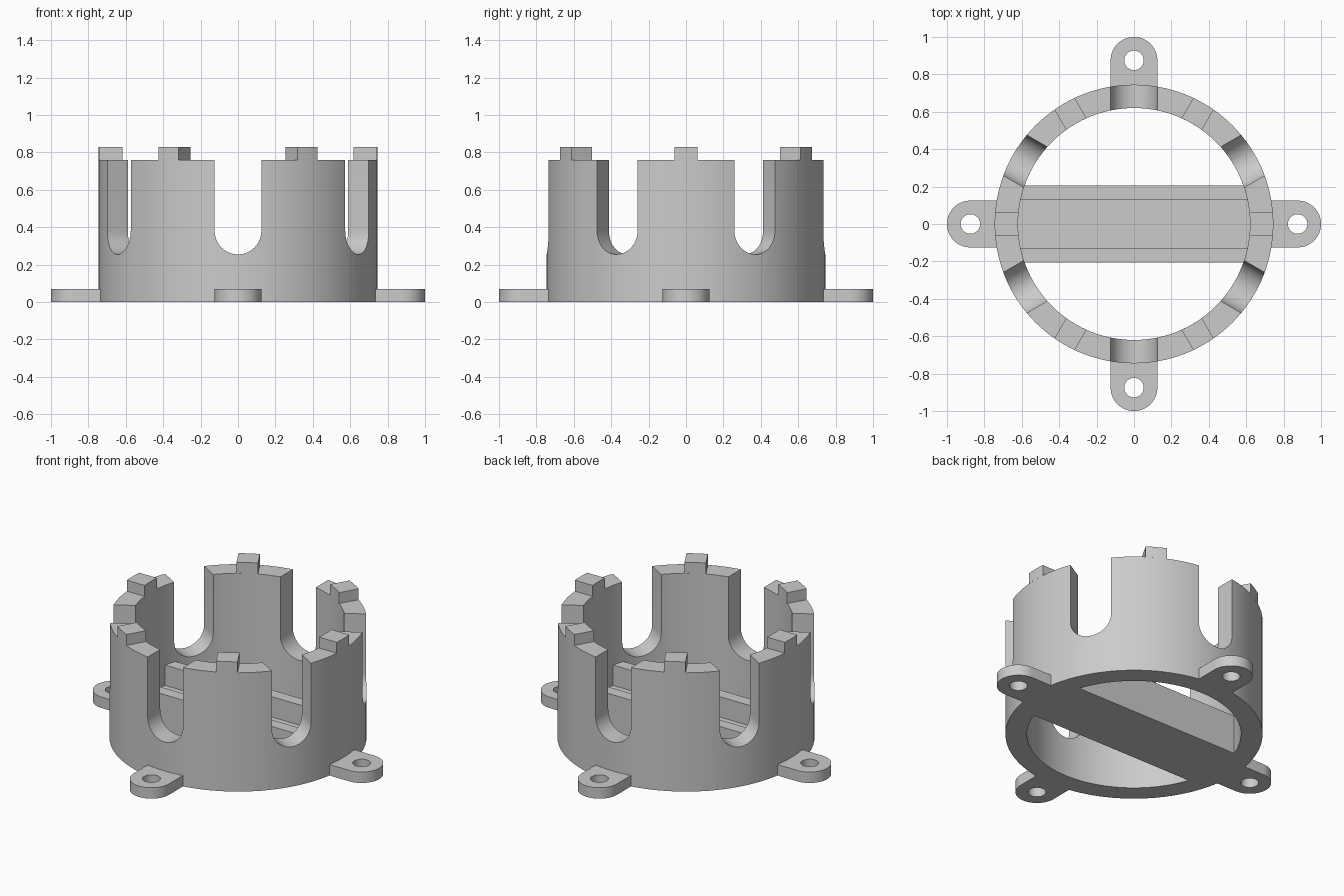
import bpy, bmesh
from math import pi, sin, cos, asin, radians
from mathutils import Matrix, Vector

cube = bpy.data.objects.get("Cube")
if cube:
    bpy.data.objects.remove(cube, do_unlink=True)

R_OUT, R_IN, HEIGHT, TOP = 0.745, 0.62, 0.76, 0.83
HALF = 0.125          # half width of slots and tabs
TAB_CENTRE, TAB_TOP = 0.875, 0.07

grey = bpy.data.materials.new("plain_grey")
grey.use_nodes = True
colour = (0.6, 0.6, 0.6, 1)
grey.diffuse_color = colour
grey.node_tree.nodes["Principled BSDF"].inputs["Base Color"].default_value = colour


def arc(radius, start, end, steps, cx=0, cy=0):
    """Points along a circular arc, angles in radians."""
    angles = [start + (end - start) * i / steps for i in range(steps + 1)]
    return [(cx + radius * cos(a), cy + radius * sin(a)) for a in angles]


def prism(name, outline, low, high, matrix=Matrix()):
    """Extrude a flat outline along local z, then place it."""
    bm = bmesh.new()
    face = bm.faces.new([bm.verts.new((x, y, low)) for x, y in outline])
    new = bmesh.ops.extrude_face_region(bm, geom=[face])["geom"]
    verts = [v for v in new if isinstance(v, bmesh.types.BMVert)]
    bmesh.ops.translate(bm, verts=verts, vec=(0, 0, high - low))
    bmesh.ops.recalc_face_normals(bm, faces=bm.faces)
    bm.transform(matrix)
    mesh = bpy.data.meshes.new(name)
    bm.to_mesh(mesh)
    bm.free()
    mesh.materials.append(grey)
    obj = bpy.data.objects.new(name, mesh)
    bpy.context.collection.objects.link(obj)
    return obj


def cut(obj, cutters):
    """Subtract the cutters, bake the result and remove them."""
    for cutter in cutters:
        cutter.hide_render = True
        mod = obj.modifiers.new("cut", 'BOOLEAN')
        mod.operation, mod.solver, mod.object = 'DIFFERENCE', 'EXACT', cutter
    graph = bpy.context.evaluated_depsgraph_get()
    baked = bpy.data.meshes.new_from_object(obj.evaluated_get(graph))
    obj.modifiers.clear()
    obj.data = baked
    for cutter in cutters:
        bpy.data.objects.remove(cutter, do_unlink=True)


def turn(degrees):
    return Matrix.Rotation(radians(degrees), 4, 'Z')


def circle(radius, steps, cx=0):
    return arc(radius, 0, 2 * pi, steps, cx)[:-1]


# Maps outline (x, y) and extrusion z onto world (y, z) and x
along_x = Matrix(((0, 0, 1, 0), (1, 0, 0, 0), (0, 1, 0, 0), (0, 0, 0, 1)))

# Ring wall with six round-bottomed slots
wall = prism("ring_wall", circle(R_OUT, 120), 0, HEIGHT)
slot = arc(HALF, pi, 2 * pi, 24, 0, 0.38) + [(HALF, 1), (-HALF, 1)]
cutters = [prism("bore_cutter", circle(R_IN, 120), -1, 2)]
cutters += [prism("slot_cutter", slot, 0.4, 1, turn(30 + 60 * i) @ along_x)
            for i in range(6)]
cut(wall, cutters)
parts = [wall]

# Locating teeth in the middle of each wall panel
a, b = asin(HALF / 2 / R_OUT), asin(HALF / 2 / R_IN)
tooth = arc(R_OUT, -a, a, 6) + arc(R_IN, b, -b, 6)
parts += [prism(f"tooth_{i + 1}", tooth, HEIGHT, TOP, turn(60 * i))
          for i in range(6)]

# Mounting tabs with screw holes
tab = [(0.7, -HALF)] + arc(HALF, -pi / 2, pi / 2, 32, TAB_CENTRE) + [(0.7, HALF)]
for i, side in enumerate(("left", "back", "right", "front")):
    obj = prism(f"{side}_tab", tab, 0, TAB_TOP, turn(90 * i))
    hole = prism("hole_cutter", circle(0.052, 40, TAB_CENTRE), -1, 1, turn(90 * i))
    cut(obj, [hole])
    parts.append(obj)

# Channel bar across the bottom
edge, lip, floor, rim = 0.205, 0.13, 0.12, 0.25
channel = [(-edge, 0), (edge, 0), (edge, rim), (lip, rim),
           (lip, floor), (-lip, floor), (-lip, rim), (-edge, rim)]
parts.append(prism("channel_bar", channel, -0.65, 0.65, along_x))

# Smooth curved walls, keep edges sharp
bpy.ops.object.select_all(action='DESELECT')
for obj in parts:
    obj.select_set(True)
bpy.context.view_layer.objects.active = wall
bpy.ops.object.shade_smooth_by_angle(angle=radians(30))
